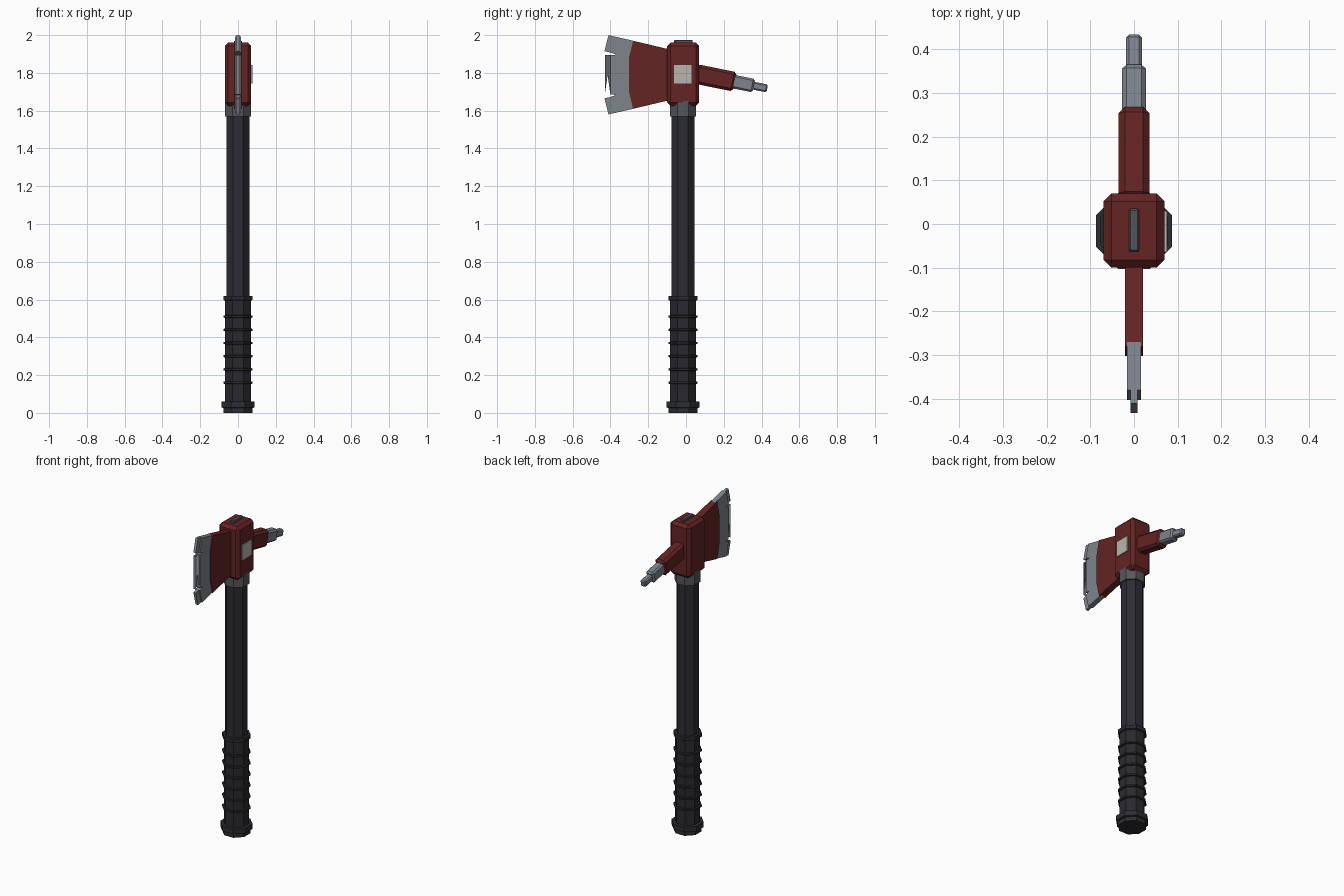
import bpy
import bmesh
from math import radians, cos, pi
from mathutils import Matrix

cube = bpy.data.objects.get("Cube")
if cube:
    bpy.data.objects.remove(cube, do_unlink=True)

AXIS_Y = -0.016  # handle centre line


def material(name, rgb):
    m = bpy.data.materials.new(name)
    m.use_nodes = True
    m.diffuse_color = (*rgb, 1)
    m.node_tree.nodes["Principled BSDF"].inputs["Base Color"].default_value = (*rgb, 1)
    return m


RED = material("red paint", (0.13, 0.017, 0.017))
STEEL = material("steel", (0.21, 0.23, 0.265))
DARK = material("dark handle", (0.025, 0.025, 0.033))
RUBBER = material("black rubber", (0.023, 0.023, 0.028))
COLLAR = material("collar grey", (0.09, 0.093, 0.1))
LABEL = material("pale label", (0.47, 0.46, 0.42))


def finish(name, bm, mat):
    bmesh.ops.recalc_face_normals(bm, faces=bm.faces)
    mesh = bpy.data.meshes.new(name)
    bm.to_mesh(mesh)
    bm.free()
    mesh.materials.append(mat)
    obj = bpy.data.objects.new(name, mesh)
    bpy.context.collection.objects.link(obj)
    return obj


def octagon(name, profile, mat):
    """Eight-sided lathe from (flat radius, height) pairs, capped at both ends."""
    bm = bmesh.new()
    rings = []
    for r, z in profile:
        spokes = [Matrix.Rotation(radians(22.5 + 45 * i), 4, 'Z') for i in range(8)]
        pts = [s.col[0].xyz * (r / cos(pi / 8)) for s in spokes]
        rings.append([bm.verts.new((p.x, p.y + AXIS_Y, z)) for p in pts])
    for a, b in zip(rings, rings[1:]):
        for i in range(8):
            j = (i + 1) % 8
            bm.faces.new((a[i], a[j], b[j], b[i]))
    bm.faces.new(rings[0])
    bm.faces.new(rings[-1])
    return finish(name, bm, mat)


def box(name, low, high, mat, chamfer=0, matrix=Matrix()):
    bm = bmesh.new()
    bmesh.ops.create_cube(bm, size=1)
    for v in bm.verts:
        v.co = [l + (h - l) * (c + 0.5) for l, h, c in zip(low, high, v.co)]
    if chamfer:
        bmesh.ops.bevel(bm, geom=bm.edges[:], offset=chamfer, segments=1,
                        affect='EDGES')
    bm.transform(matrix)
    return finish(name, bm, mat)


def slab(name, outline, half, mat):
    """Flat plate from a (y, z) outline, centred on x = 0."""
    bm = bmesh.new()
    face = bm.faces.new([bm.verts.new((-half, y, z)) for y, z in outline])
    side = bmesh.ops.extrude_face_region(bm, geom=[face])["geom"]
    for v in side:
        if isinstance(v, bmesh.types.BMVert):
            v.co.x = half
    return finish(name, bm, mat)


# Handle
octagon("pommel", [(0.076, 0), (0.076, 0.026), (0.087, 0.028), (0.087, 0.06)], DARK)
octagon("shaft", [(0.061, 0.6), (0.061, 1.6)], DARK)
grip = [(0.068, 0.05)]
for i in range(6):
    z = 0.16 + 0.07 * i
    grip += [(0.068, z - 0.007), (0.077, z - 0.005), (0.077, z + 0.005), (0.068, z + 0.007)]
grip += [(0.068, 0.594), (0.077, 0.597), (0.077, 0.62)]
octagon("grip", grip, RUBBER)
octagon("collar", [(0.07, 1.57), (0.07, 1.65)], COLLAR)

# Head
box("head_block", (-0.07, -0.1, 1.625), (0.07, 0.07, 1.96), RED, 0.018)
box("top_cap", (-0.012, -0.063, 1.94), (0.012, 0.035, 1.975), COLLAR, 0.004)
box("side_label", (0.069, -0.064, 1.745), (0.076, 0.03, 1.842), LABEL)

# Blade: red body, then a thick and a thin steel step for each tooth
MID_Z = 1.79
slab("blade_body", [(-0.09, 1.925), (-0.28, 1.97), (-0.302, 1.88), (-0.302, 1.70),
                    (-0.28, 1.61), (-0.09, 1.655)], 0.021, RED)


def steps(name, inner, edge, thin):
    """Steel wedge from an inner edge outward; the rim is the thinner step."""
    slab(name, inner + edge, 0.016, STEEL)
    slab(name + "_rim", edge[::-1] + thin, 0.0085, STEEL)


steps("middle_edge", [(-0.28, 1.68), (-0.28, 1.90)],
      [(-0.40, 1.895), (-0.40, 1.685)], [(-0.43, 1.895), (-0.43, 1.685)][::-1])
for name, s in (("upper", 1), ("lower", -1)):
    def flip(pts):
        return [(y, MID_Z + s * z) for y, z in pts]
    steps(name + "_tooth", flip([(-0.29, 0.08), (-0.27, 0.178)]),
          flip([(-0.38, 0.203), (-0.402, 0.118)]),
          flip([(-0.41, 0.21), (-0.432, 0.125)]))
# Blade core behind the notches
slab("blade_core", [(-0.28, 1.92), (-0.365, 1.92), (-0.365, 1.66), (-0.28, 1.66)],
     0.0155, STEEL)

# Pick: three shrinking chamfered bars along a drooping axis
TILT = Matrix.Translation((0, 0.05, 1.795)) @ Matrix.Rotation(radians(-11.5), 4, 'X')
for name, start, end, wide, tall, cut, mat in (
        ("pick_base", 0, 0.214, 0.035, 0.052, 0.014, RED),
        ("pick_middle", 0.18, 0.316, 0.027, 0.036, 0.01, STEEL),
        ("pick_tip", 0.28, 0.388, 0.018, 0.021, 0.007, STEEL)):
    box(name, (-wide, start, -tall), (wide, end, tall), mat, cut, TILT)
